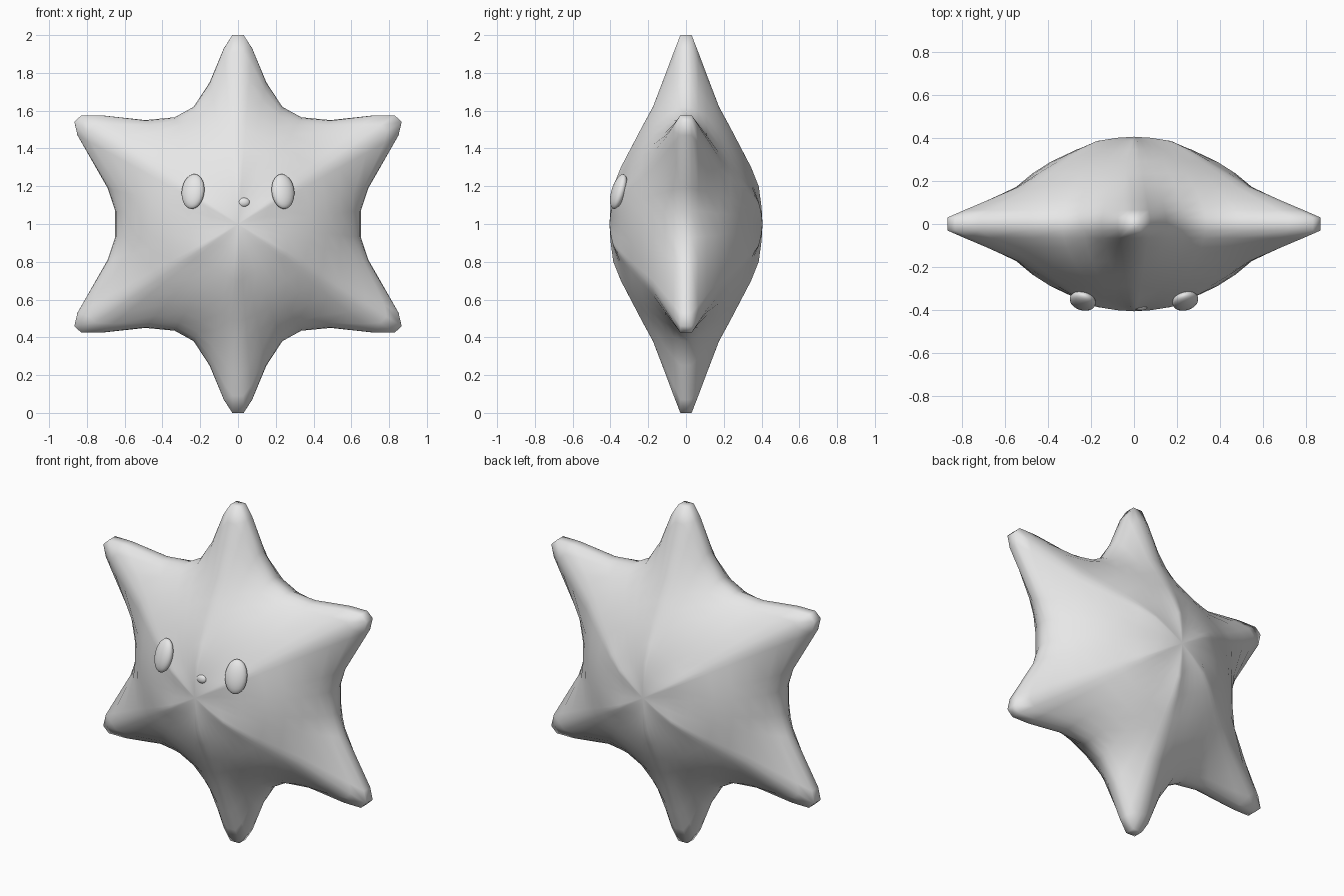
import bpy, bmesh, math
from mathutils import Matrix, Euler

cube = bpy.data.objects.get("Cube")
if cube:
    bpy.data.objects.remove(cube, do_unlink=True)

grey = bpy.data.materials.new("soft grey")
grey.use_nodes = True
grey.diffuse_color = (0.8, 0.8, 0.8, 1)
grey.node_tree.nodes["Principled BSDF"].inputs["Base Color"].default_value = (0.8, 0.8, 0.8, 1)


def finish(name, bm):
    """Turn a bmesh into a smooth grey object."""
    bmesh.ops.recalc_face_normals(bm, faces=bm.faces)
    mesh = bpy.data.meshes.new(name)
    bm.to_mesh(mesh)
    bm.free()
    mesh.materials.append(grey)
    mesh.shade_smooth()
    obj = bpy.data.objects.new(name, mesh)
    bpy.context.collection.objects.link(obj)
    return obj


# Quarter of the star outline, from the top point to the side valley
QUARTER = [(0, 1), (.03, 1), (.075, .93), (.15, .75), (.235, .62), (.335, .565),
           (.49, .55), (.72, .575), (.83, .575), (.866, .54), (.85, .47),
           (.69, .19), (.65, .07)]
right_half = QUARTER + [(x, -z) for x, z in reversed(QUARTER)]
outline = right_half + [(-x, z) for x, z in reversed(right_half[1:-1])]

# Depth of each contour layer and the radius its points reach
LAYERS = [(0, 1), (.03, 1), (.065, .91), (.11, .79), (.175, .62), (.235, .51),
          (.29, .405), (.345, .3), (.385, .2), (.4, .09)]
DEPTH, VALLEY = .405, .65


def contour(bm, y, reach):
    """One star contour that gets rounder and smaller with depth."""
    inner = min(reach, VALLEY * (1 - (abs(y) / DEPTH) ** 1.65) ** (1 / 1.65))
    ring = []
    for x, z in outline:
        radius = math.hypot(x, z)
        spike = max(0, (radius - VALLEY) / (1 - VALLEY))
        scale = (inner + (reach - inner) * spike) / radius
        ring.append(bm.verts.new((x * scale, y, 1 + z * scale)))
    return ring


# Star body
bm = bmesh.new()
levels = [(-y, r) for y, r in reversed(LAYERS)] + LAYERS[1:]
rings = [contour(bm, y, r) for y, r in levels]
for a, b in zip(rings, rings[1:]):
    for i in range(len(a)):
        j = (i + 1) % len(a)
        bm.faces.new((a[i], a[j], b[j], b[i]))
for ring, y in ((rings[0], -DEPTH), (rings[-1], DEPTH)):
    centre = bm.verts.new((0, y, 1))
    for i in range(len(ring)):
        bm.faces.new((ring[i], ring[(i + 1) % len(ring)], centre))
finish("star_body", bm)


def ellipsoid(name, centre, radii, tilt):
    bm = bmesh.new()
    bmesh.ops.create_uvsphere(bm, u_segments=24, v_segments=14, radius=1)
    rotation = Euler(tilt).to_matrix().to_4x4()
    bm.transform(Matrix.Translation(centre) @ rotation @ Matrix.Diagonal((*radii, 1)))
    finish(name, bm)


# Eyes follow the slope of the body
for side, name in ((1, "left_eye"), (-1, "right_eye")):
    ellipsoid(name, (side * .238, -.357, 1.172), (.062, .035, .096),
              (math.radians(-17), 0, side * math.radians(17)))

# Tiny mouth bump barely breaking the surface
ellipsoid("mouth", (.03, -.385, 1.115), (.032, .017, .025), (math.radians(-6), 0, 0))
